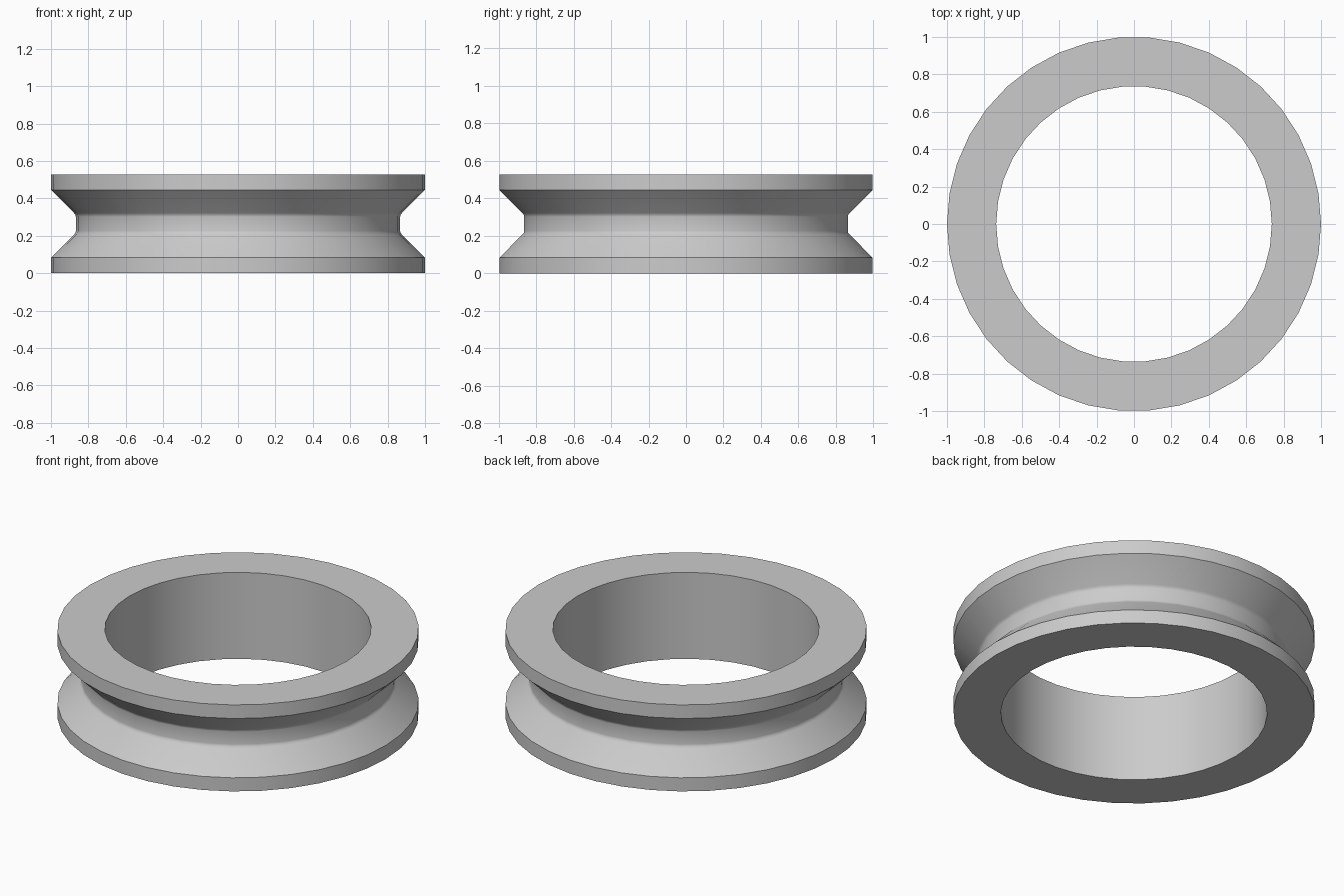
import bpy
import bmesh
import math

SEGMENTS = 38
HEIGHT = 0.528
MID = HEIGHT / 2

cube = bpy.data.objects.get("Cube")
if cube:
    bpy.data.objects.remove(cube, do_unlink=True)

# Plain grey material
grey = bpy.data.materials.new("light_grey")
grey.use_nodes = True
colour = (0.6, 0.6, 0.6, 1)
grey.diffuse_color = colour
grey.node_tree.nodes["Principled BSDF"].inputs["Base Color"].default_value = colour

# Lower half of the section: bore, rim, sloped groove wall, softened neck corner
lower = [(0.737, 0), (1, 0), (1, 0.083), (0.877, 0.206), (0.869, 0.216), (0.867, 0.226)]
upper = [(r, HEIGHT - z) for r, z in reversed(lower)]
profile = lower + upper

# Revolve the closed section around z
bm = bmesh.new()
rings = []
for r, z in profile:
    angles = [2 * math.pi * i / SEGMENTS for i in range(SEGMENTS)]
    rings.append([bm.verts.new((r * math.cos(a), r * math.sin(a), z)) for a in angles])
for k, ring in enumerate(rings):
    following = rings[(k + 1) % len(rings)]
    for i in range(SEGMENTS):
        j = (i + 1) % SEGMENTS
        bm.faces.new((ring[i], ring[j], following[j], following[i]))
bmesh.ops.recalc_face_normals(bm, faces=bm.faces)

mesh = bpy.data.meshes.new("grooved_ring")
bm.to_mesh(mesh)
bm.free()
mesh.materials.append(grey)
ring_object = bpy.data.objects.new("grooved_ring", mesh)
bpy.context.collection.objects.link(ring_object)

# Smooth around the ring, crisp rim edges
bpy.ops.object.select_all(action='DESELECT')
ring_object.select_set(True)
bpy.context.view_layer.objects.active = ring_object
bpy.ops.object.shade_smooth_by_angle(angle=math.radians(30))
